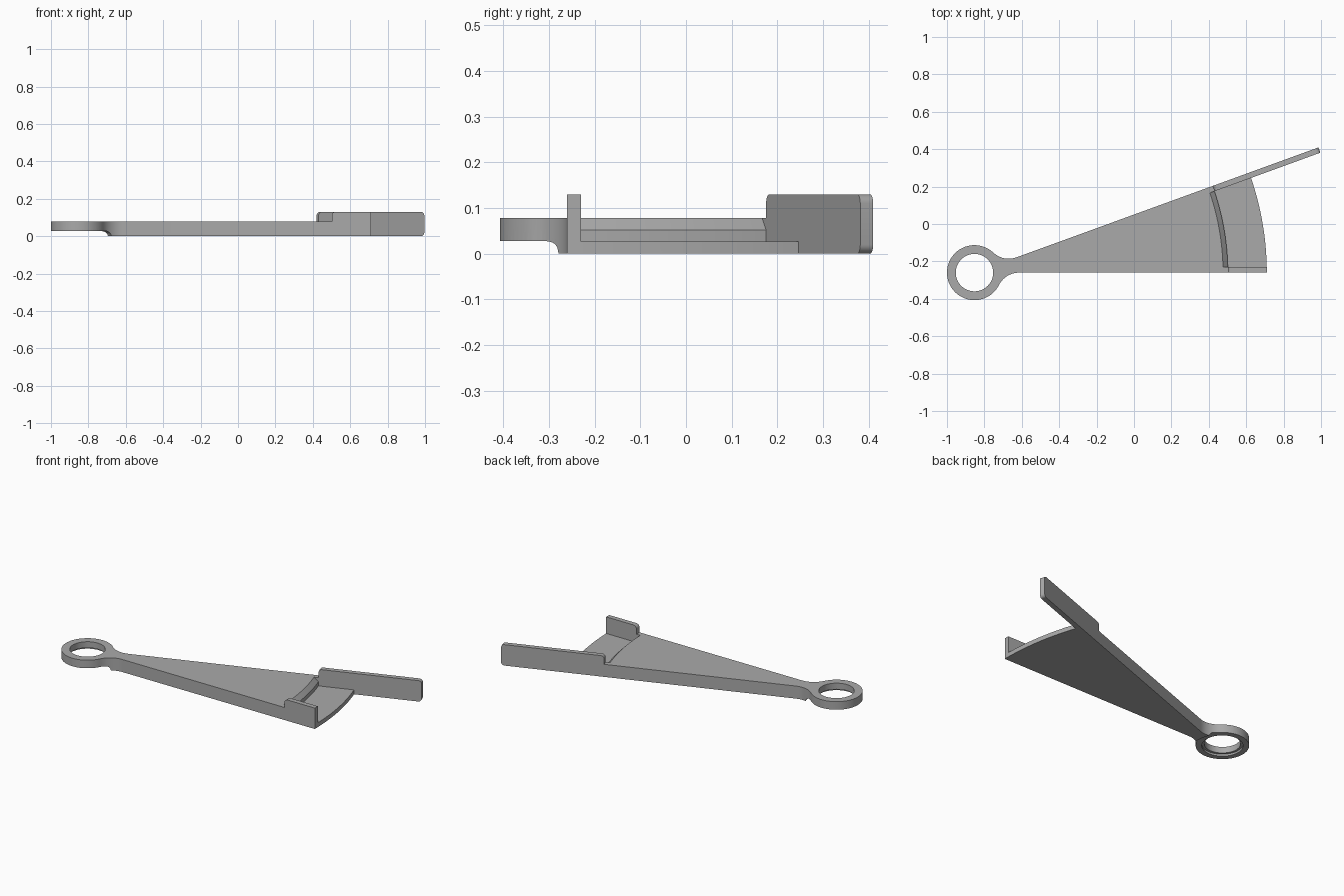
import bpy, bmesh, math
from mathutils import Matrix, Vector

cube = bpy.data.objects.get("Cube")
if cube:
    bpy.data.objects.remove(cube, do_unlink=True)

HUB = Vector((-0.853, -0.26, 0))      # pivot of the whole arm
SPREAD = math.radians(20)
R_HUB, R_HOLE, R_NECK = 0.147, 0.10, 0.12
R_STEP, R_EDGE, R_TIP = 1.355, 1.563, 1.957
TOP, FLOOR, RAISED, WALL, FILLET = 0.078, 0.027, 0.13, 0.03, 0.02

grey = bpy.data.materials.new("plain_grey")
grey.use_nodes = True
grey.diffuse_color = (0.4, 0.4, 0.4, 1)
grey.node_tree.nodes["Principled BSDF"].inputs["Base Color"].default_value = (0.4, 0.4, 0.4, 1)


def arc(cx, cy, r, start, end, steps):
    angles = [start + (end - start) * i / steps for i in range(steps + 1)]
    return [(cx + r * math.cos(a), cy + r * math.sin(a)) for a in angles]


def make_object(name, bm):
    bmesh.ops.recalc_face_normals(bm, faces=bm.faces)
    mesh = bpy.data.meshes.new(name)
    bm.to_mesh(mesh)
    bm.free()
    mesh.materials.append(grey)
    obj = bpy.data.objects.new(name, mesh)
    obj.location = HUB
    bpy.context.collection.objects.link(obj)
    return obj


def extrude(name, points, depth, matrix=Matrix()):
    bm = bmesh.new()
    face = bm.faces.new([bm.verts.new((x, y, 0)) for x, y in points])
    grown = bmesh.ops.extrude_face_region(bm, geom=[face])["geom"]
    bmesh.ops.translate(bm, vec=(0, 0, depth),
                        verts=[v for v in grown if isinstance(v, bmesh.types.BMVert)])
    bm.transform(matrix)
    return make_object(name, bm)


def lathe(name, profile, steps):
    bm = bmesh.new()
    rings = []
    for i in range(steps):
        a = math.tau * i / steps
        rings.append([bm.verts.new((r * math.cos(a), r * math.sin(a), z)) for r, z in profile])
    n = len(profile)
    for i, ring in enumerate(rings):
        nxt = rings[(i + 1) % steps]
        for j in range(n):
            k = (j + 1) % n
            bm.faces.new((ring[j], ring[k], nxt[k], nxt[j]))
    bmesh.ops.remove_doubles(bm, verts=bm.verts, dist=1e-5)
    bmesh.ops.dissolve_degenerate(bm, edges=bm.edges, dist=1e-6)
    return make_object(name, bm)


def combine(target, other, operation):
    mod = target.modifiers.new(operation.lower(), 'BOOLEAN')
    mod.operation, mod.solver, mod.object = operation, 'EXACT', other
    bpy.context.view_layer.objects.active = target
    bpy.ops.object.modifier_apply(modifier=mod.name)
    bpy.data.objects.remove(other, do_unlink=True)


# Plan outline: hub circle, filleted neck and fan-shaped blade
neck_x = math.sqrt((R_HUB + R_NECK) ** 2 - R_NECK ** 2)
tangent = math.atan2(R_NECK, neck_x)
lower_neck = arc(neck_x, -R_NECK, R_NECK, math.pi - tangent, math.pi / 2, 10)
c, s = math.cos(SPREAD), math.sin(SPREAD)
upper_neck = [(x * c + y * s, x * s - y * c) for x, y in reversed(lower_neck)]
hub_arc = arc(0, 0, R_HUB, SPREAD + tangent, math.tau - tangent, 56)
outline = lower_neck + arc(0, 0, R_EDGE, 0, SPREAD, 16) + upper_neck + hub_arc[1:-1]
arm = extrude("arm_body", outline, TOP)

# Raised hub underside with a curved run-out, bored hole and shallow counterbore
under = [(0, -0.1), (R_HUB + 0.028, -0.1)] + arc(R_HUB, 0, 0.028, 0, math.pi / 2, 6) + [(0, 0.028)]
combine(arm, lathe("hub_undercut", under, 96), 'DIFFERENCE')
bore = [(0, -0.1), (0.114, -0.1), (0.114, 0.04), (R_HOLE, 0.04), (R_HOLE, 0.2), (0, 0.2)]
combine(arm, lathe("hub_bore", bore, 64), 'DIFFERENCE')

# Lowered outer floor with a chamfered step
pocket = [(R_STEP - 0.053, 0.105), (R_STEP, 0.052), (R_STEP, FLOOR), (1.8, FLOOR), (1.8, 0.105)]
combine(arm, lathe("outer_pocket", pocket, 288), 'DIFFERENCE')


# Upright walls along both edges of the blade
def wall_profile(end, rounded_end):
    top, f = RAISED, FILLET
    pts = [(R_STEP - 0.05, 0), (R_STEP - 0.05, TOP), (R_STEP, TOP)]
    pts += arc(R_STEP + f, top - f, f, math.pi, math.pi / 2, 6)
    if rounded_end:
        pts += arc(end - f, top - f, f, math.pi / 2, 0, 6)
        pts += arc(end - f, f, f, 0, -math.pi / 2, 6)
    else:
        pts += [(end, top), (end, 0)]
    return pts


upright = Matrix.Rotation(math.pi / 2, 4, 'X')
front_wall = extrude("front_wall", wall_profile(R_EDGE, False), WALL,
                     Matrix.Translation((0, WALL, 0)) @ upright)
back_wall = extrude("back_wall", wall_profile(R_TIP, True), WALL,
                    Matrix.Rotation(SPREAD, 4, 'Z') @ upright)
combine(arm, front_wall, 'UNION')
combine(arm, back_wall, 'UNION')

# Smooth curved faces, crisp edges
bpy.ops.object.select_all(action='DESELECT')
arm.select_set(True)
bpy.context.view_layer.objects.active = arm
bpy.ops.object.shade_smooth_by_angle(angle=math.radians(30))
